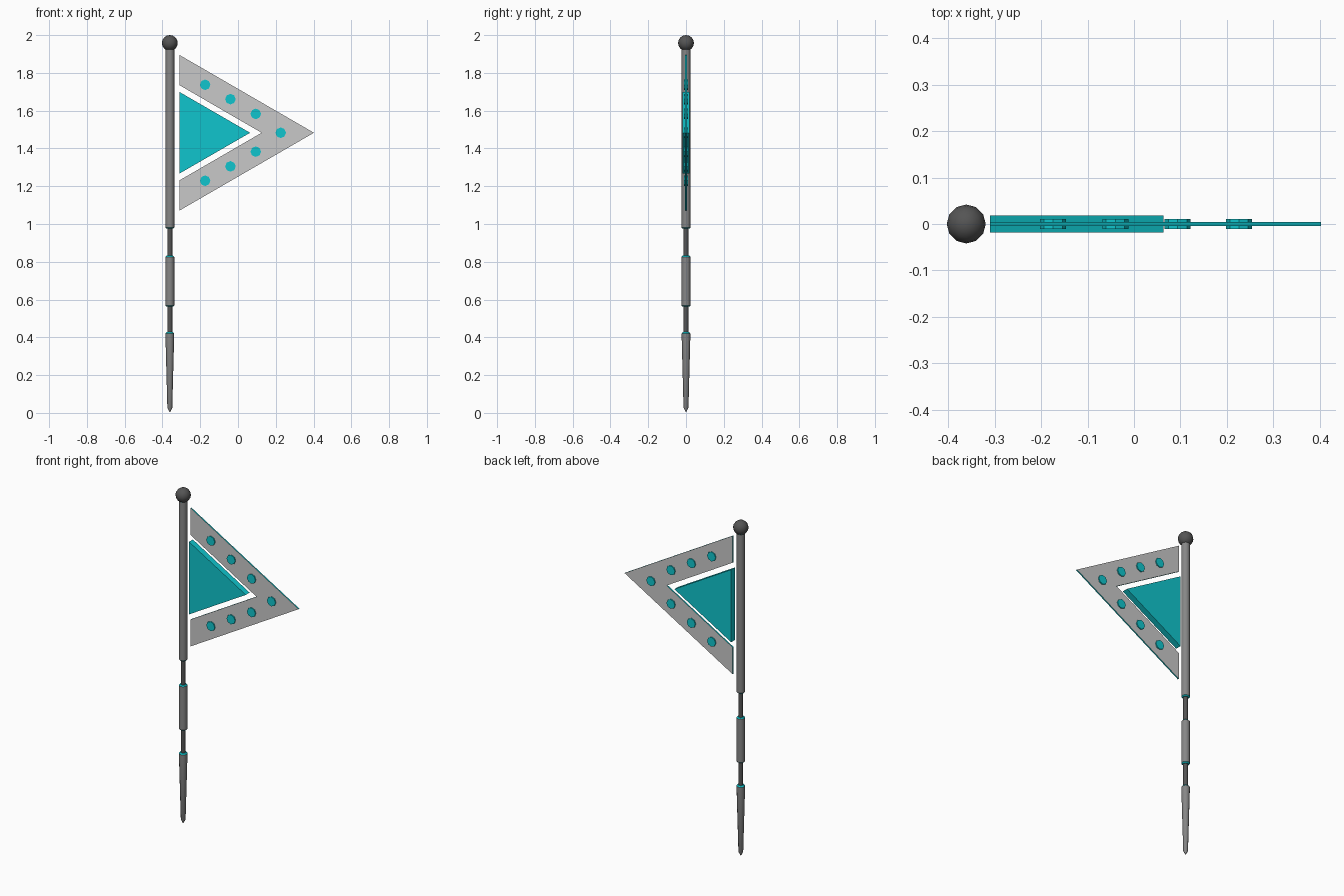
import bpy, bmesh, math
from mathutils import Matrix

if "Cube" in bpy.data.objects:
    bpy.data.objects.remove(bpy.data.objects["Cube"])

POLE_X = -0.361
MID_Z = 1.483


def material(name, rgb):
    m = bpy.data.materials.new(name)
    m.diffuse_color = (*rgb, 1)
    m.use_nodes = True
    m.node_tree.nodes["Principled BSDF"].inputs["Base Color"].default_value = m.diffuse_color
    return m


TEAL = material("teal", (0.005, 0.56, 0.61))
LIGHT = material("light_grey", (0.58, 0.58, 0.58))
MID = material("mid_grey", (0.24, 0.24, 0.24))
DARK = material("dark_grey", (0.09, 0.09, 0.09))


def finish(name, bm, mats, rule=None, smooth=None):
    bmesh.ops.recalc_face_normals(bm, faces=bm.faces)
    if rule:
        for f in bm.faces:
            f.normal_update()
            f.material_index = rule(f)
    me = bpy.data.meshes.new(name)
    bm.to_mesh(me)
    bm.free()
    for m in mats:
        me.materials.append(m)
    ob = bpy.data.objects.new(name, me)
    bpy.context.collection.objects.link(ob)
    if smooth:
        bpy.ops.object.select_all(action='DESELECT')
        ob.select_set(True)
        bpy.context.view_layer.objects.active = ob
        bpy.ops.object.shade_smooth_by_angle(angle=math.radians(smooth))
    return ob


def turned(name, profile, mats, rule=None, n=12):
    """Stack of rings around the pole axis, from (radius, z) pairs."""
    bm = bmesh.new()
    rings = [[bm.verts.new((POLE_X + r * math.cos(2 * math.pi * i / n),
                            r * math.sin(2 * math.pi * i / n), z))
              for i in range(n)] for r, z in profile]
    for a, b in zip(rings, rings[1:]):
        for i in range(n):
            j = (i + 1) % n
            bm.faces.new((a[i], a[j], b[j], b[i]))
    bm.faces.new(rings[0])
    bm.faces.new(rings[-1])
    return finish(name, bm, mats, rule, 35)


def plate(name, points, half, mats, rule=None):
    """Outline in x and z, given thickness along y."""
    bm = bmesh.new()
    front = [bm.verts.new((x, -half, z)) for x, z in points]
    back = [bm.verts.new((x, half, z)) for x, z in points]
    bm.faces.new(front)
    bm.faces.new(back)
    for i in range(len(points)):
        j = (i + 1) % len(points)
        bm.faces.new((front[i], front[j], back[j], back[i]))
    return finish(name, bm, mats, rule)


def sleeve(name, z0, z1, r=0.0235, c=0.006):
    """Thick pole section with teal chamfered ends."""
    turned(name, [(r - c, z0), (r, z0 + c), (r, z1 - c), (r - c, z1)],
           [MID, TEAL], lambda f: int(abs(f.normal.z) > 0.3))


# Pole sections
sleeve("upper_pole", 0.975, 1.93)
sleeve("grip_sleeve", 0.562, 0.832)
turned("upper_rod", [(0.013, 0.825), (0.013, 0.985)], [DARK])
turned("lower_rod", [(0.013, 0.415), (0.013, 0.57)], [DARK])

# Tapered ground spike, teal only on its top end
turned("ground_spike", [(0.002, 0.005), (0.013, 0.027), (0.0235, 0.42), (0.0175, 0.427)],
       [MID, TEAL], lambda f: int(f.normal.z > 0.3))

# Ball finial
bm = bmesh.new()
bmesh.ops.create_uvsphere(bm, u_segments=12, v_segments=8, radius=0.042,
                          matrix=Matrix.Translation((POLE_X, 0, 1.958)))
finish("ball_finial", bm, [DARK], smooth=35)

# Chevron flag: grey faces, teal rim
plate("flag_border",
      [(-0.31, MID_Z + 0.412), (0.402, MID_Z), (-0.31, MID_Z - 0.412),
       (-0.31, MID_Z - 0.252), (0.125, MID_Z), (-0.31, MID_Z + 0.252)],
      0.004, [LIGHT, TEAL], lambda f: int(abs(f.normal.y) < 0.5))

# Thick centre triangle
plate("flag_centre",
      [(-0.31, MID_Z + 0.216), (0.064, MID_Z), (-0.31, MID_Z - 0.216)],
      0.018, [TEAL])

# Studs along both arms of the chevron
studs = [(0.226, 0)] + [(x, s * d) for x, d in ((-0.174, 0.254), (-0.04, 0.178), (0.094, 0.1))
                        for s in (1, -1)]
for k, (x, dz) in enumerate(studs):
    plate(f"flag_stud_{k + 1}",
          [(x + 0.028 * math.cos(a * math.pi / 4), MID_Z + dz + 0.028 * math.sin(a * math.pi / 4))
           for a in range(8)], 0.0105, [TEAL])
